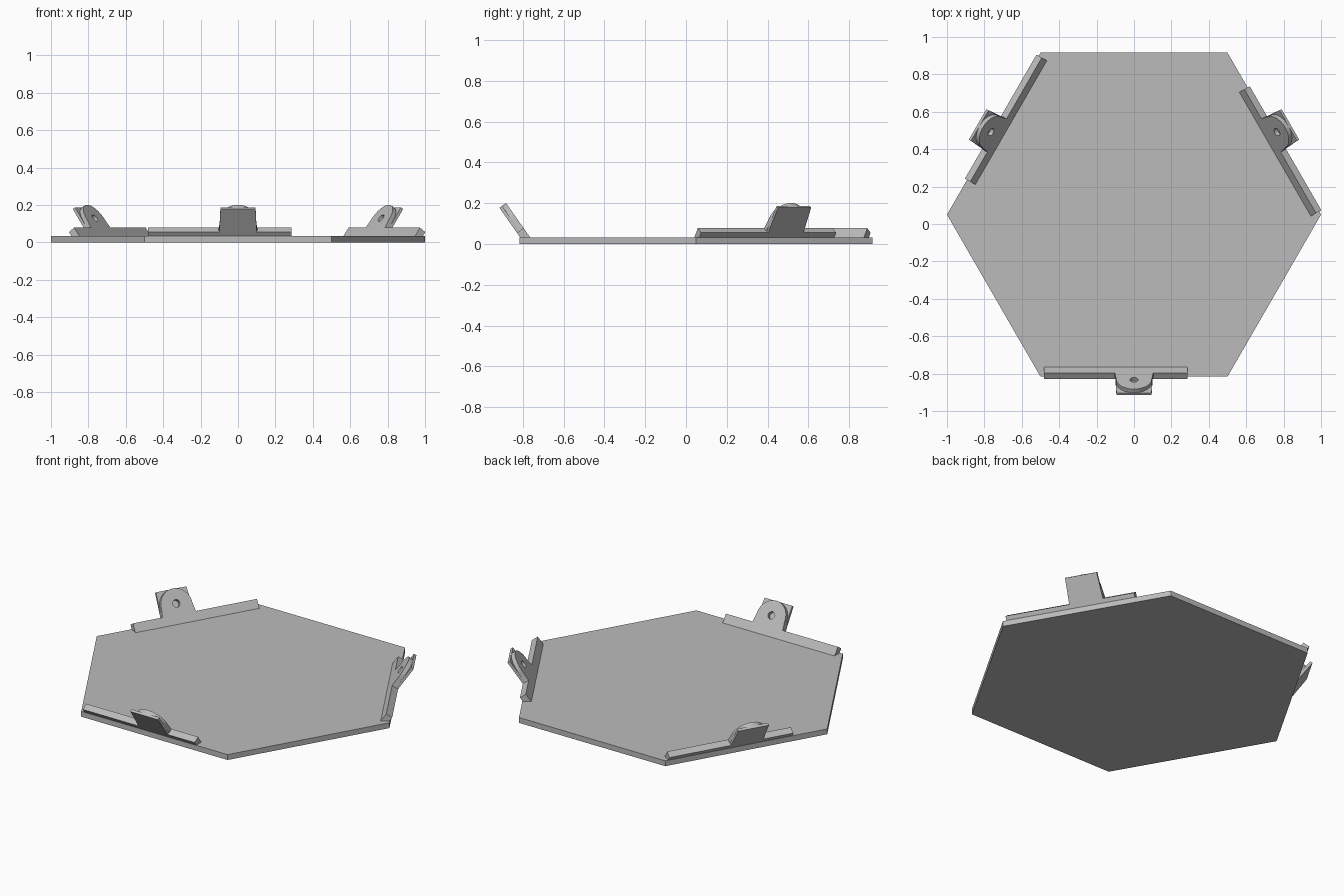
import bpy, bmesh
from math import sin, cos, pi, radians
from mathutils import Matrix, Vector

cube = bpy.data.objects.get("Cube")
if cube:
    bpy.data.objects.remove(cube)

grey = bpy.data.materials.new("plain grey")
grey.use_nodes = True
colour = (0.5, 0.5, 0.5, 1)
grey.diffuse_color = colour
grey.node_tree.nodes["Principled BSDF"].inputs["Base Color"].default_value = colour


def arc(cx, cy, r, start, end, n):
    return [(cx + r * cos(start + (end - start) * i / n),
             cy + r * sin(start + (end - start) * i / n)) for i in range(n + 1)]


def slab(name, loops, low, high, matrix):
    """Extrude an outline, with optional holes, between two depths."""
    bm = bmesh.new()
    for loop in loops:
        verts = [bm.verts.new((x, y, low)) for x, y in loop]
        for a, b in zip(verts, verts[1:] + verts[:1]):
            bm.edges.new((a, b))
    if len(loops) == 1:
        bm.faces.new(bm.verts)
    else:
        bmesh.ops.triangle_fill(bm, edges=bm.edges[:], use_beauty=True)
    grown = bmesh.ops.extrude_face_region(bm, geom=bm.faces[:])["geom"]
    moved = [v for v in grown if isinstance(v, bmesh.types.BMVert)]
    bmesh.ops.translate(bm, verts=moved, vec=(0, 0, high - low))
    bmesh.ops.recalc_face_normals(bm, faces=bm.faces)
    bm.transform(matrix)
    mesh = bpy.data.meshes.new(name)
    bm.to_mesh(mesh)
    bm.free()
    mesh.materials.append(grey)
    mesh.shade_smooth()
    mesh.set_sharp_from_angle(angle=radians(30))
    obj = bpy.data.objects.new(name, mesh)
    bpy.context.collection.objects.link(obj)
    return obj


# Hexagonal base plate
centre = Matrix.Translation((0, 0.05, 0))
thick = 0.033
slab("base_plate", [arc(0, 0, 1, 0, 2 * pi, 6)[:-1]], 0, thick, centre)

# Outward-leaning frame for the front clip: x along the edge, y up the slope
lean = radians(35)
frame = Matrix(((1, 0, 0, 0),
                (0, -sin(lean), -cos(lean), -0.815),
                (0, cos(lean), -sin(lean), thick),
                (0, 0, 0, 1)))

left, right, bar, top, radius = -0.48, 0.285, 0.055, 0.205, 0.095
depth, split = 0.04, 0.024
mid = top - radius

# Rounded lug outline with a pin hole, and the square backing outline
rail = [(left, 0), (right, 0), (right, bar)]
lug = rail + [(radius + 0.008, bar)] + arc(0, mid, radius, 0, pi, 28) \
    + [(-radius - 0.008, bar), (left, bar)]
hole = arc(0, mid + 0.008, 0.022, 0, 2 * pi, 20)[:-1]
square = rail + [(0.1, bar), (0.094, top), (-0.094, top), (-0.1, bar), (left, bar)]

for side, angle in (("front", 0), ("left", 120), ("right", -120)):
    place = centre @ Matrix.Rotation(radians(angle), 4, "Z") @ frame
    slab(side + "_clip_lug", [lug, hole], 0, split, place)
    slab(side + "_clip_backing", [square], split, depth, place)
